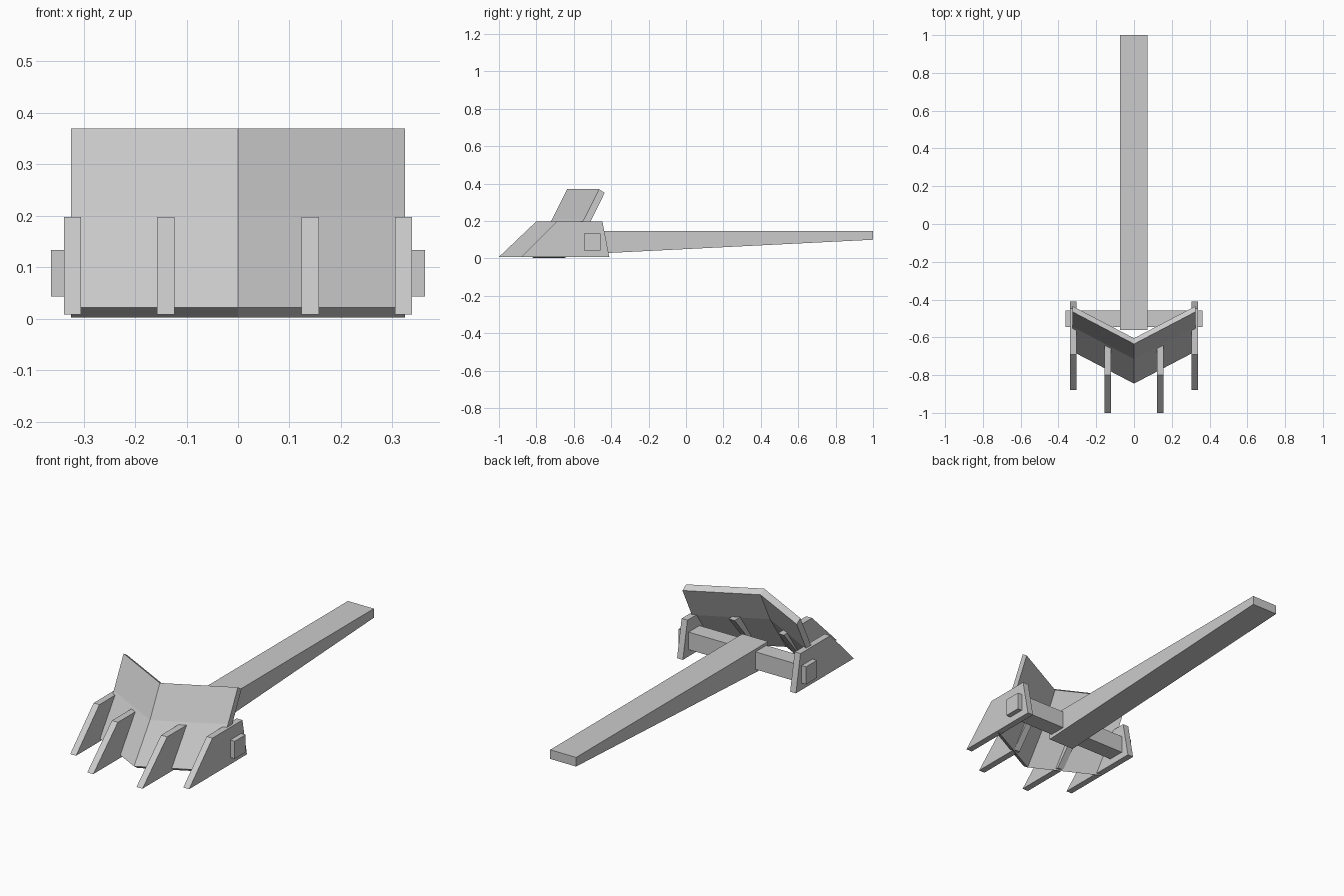
import bpy

cube = bpy.data.objects.get("Cube")
if cube:
    bpy.data.objects.remove(cube, do_unlink=True)

grey = bpy.data.materials.new("plain_grey")
grey.use_nodes = True
colour = (0.6, 0.6, 0.6, 1)
grey.diffuse_color = colour
grey.node_tree.nodes["Principled BSDF"].inputs["Base Color"].default_value = colour


def loft(name, sections):
    """Join matching closed cross-sections and cap both ends."""
    n = len(sections[0])
    verts = [p for s in sections for p in s]
    faces = [tuple(reversed(range(n))), tuple(range(len(verts) - n, len(verts)))]
    for k in range(len(sections) - 1):
        for i in range(n):
            j = (i + 1) % n
            faces.append((k * n + i, k * n + j, k * n + n + j, k * n + n + i))
    mesh = bpy.data.meshes.new(name)
    mesh.from_pydata(verts, [], faces)
    mesh.materials.append(grey)
    obj = bpy.data.objects.new(name, mesh)
    bpy.context.collection.objects.link(obj)
    return obj


def plate(name, profile, x0, x1):
    """Extrude a (y, z) profile, listed anticlockwise seen from +x, along x."""
    return loft(name, [[(x, y, z) for y, z in profile] for x in (x0, x1)])


# V-shaped blade: bent profile swept back towards both sides
blade = [(-0.845, 0.022), (-0.815, 0.002), (-0.682, 0.195),
         (-0.605, 0.35), (-0.635, 0.37), (-0.715, 0.21)]
loft("blade", [[(x, y + sweep, z) for y, z in blade]
               for x, sweep in ((-0.325, 0.17), (0, 0), (0.325, 0.17))])

# Teeth: two long inner ones through the blade, two outer side plates
inner = [(-1, 0.008), (-0.73, 0.008), (-0.57, 0.198), (-0.8, 0.198)]
outer = [(-0.88, 0.008), (-0.41, 0.008), (-0.447, 0.198), (-0.69, 0.198)]
for side, s in (("left", 1), ("right", -1)):
    for kind, profile, a, b in (("inner_tooth", inner, 0.123, 0.157),
                                ("side_plate", outer, 0.305, 0.338)):
        plate(f"{side}_{kind}", profile, min(s * a, s * b), max(s * a, s * b))

# Crossbar passing through the side plates
plate("crossbar", [(-0.545, 0.043), (-0.457, 0.043),
                   (-0.457, 0.133), (-0.545, 0.133)], -0.363, 0.363)

# Tapered drawbar running to the back
plate("drawbar", [(-0.56, 0.022), (1, 0.1), (1, 0.147), (-0.56, 0.147)],
      -0.075, 0.072)
